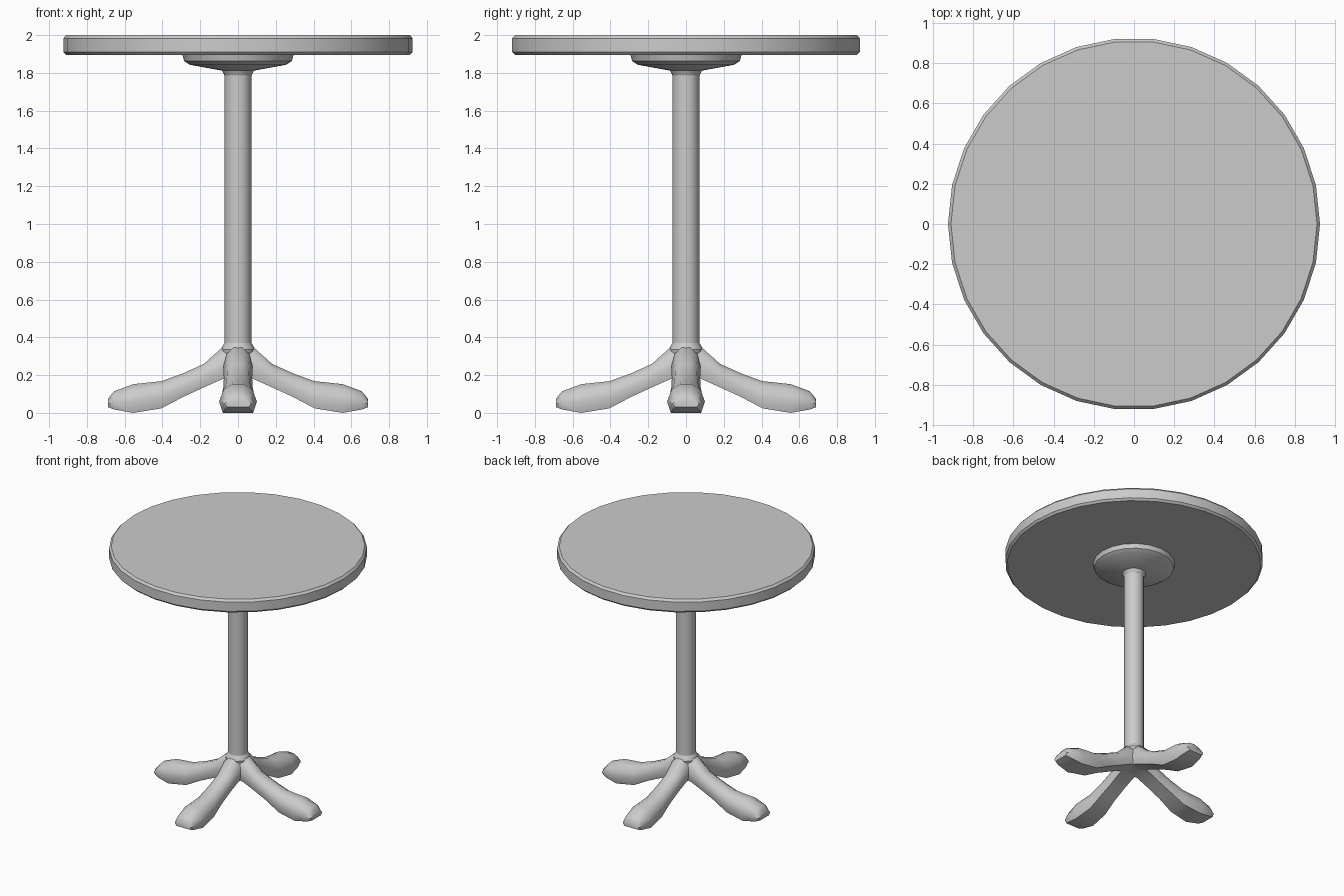
import bpy, bmesh
from math import sin, cos, pi, radians
from mathutils import Matrix

if "Cube" in bpy.data.objects:
    bpy.data.objects.remove(bpy.data.objects["Cube"])


def finish(bm, name, angle=35):
    bmesh.ops.recalc_face_normals(bm, faces=bm.faces[:])
    mesh = bpy.data.meshes.new(name)
    bm.to_mesh(mesh)
    bm.free()
    ob = bpy.data.objects.new(name, mesh)
    bpy.context.collection.objects.link(ob)
    bpy.ops.object.select_all(action='DESELECT')
    ob.select_set(True)
    bpy.context.view_layer.objects.active = ob
    bpy.ops.object.shade_smooth_by_angle(angle=radians(angle))
    return ob


def loft(bm, rings):
    """Skin a list of equal-length closed rings and cap both ends."""
    loops = [[bm.verts.new(p) for p in ring] for ring in rings]
    n = len(loops[0])
    for a, b in zip(loops, loops[1:]):
        for i in range(n):
            j = (i + 1) % n
            bm.faces.new((a[i], a[j], b[j], b[i]))
    bm.faces.new(loops[0])
    bm.faces.new(loops[-1])


def lathe(name, profile, sides):
    bm = bmesh.new()
    loft(bm, [[(r * cos(2 * pi * i / sides), r * sin(2 * pi * i / sides), z)
               for i in range(sides)] for r, z in profile])
    return finish(bm, name)


# Round top with a small bevel
lathe("table_top", [(0.91, 1.895), (0.925, 1.91), (0.925, 1.983), (0.91, 2.0)], 30)

# Mounting plate flaring out of the column
lathe("mounting_plate", [(0.07, 1.785), (0.085, 1.812), (0.255, 1.843),
                         (0.285, 1.862), (0.295, 1.897)], 20)

# Column and hub
lathe("column", [(0.072, 0.34), (0.072, 1.81)], 12)
lathe("hub", [(0.06, 0.185), (0.08, 0.22), (0.082, 0.28), (0.092, 0.335), (0.072, 0.37)], 12)

# Leg stations: distance out, top z, bottom z, half width
STATIONS = [(0.0, 0.34, 0.19, 0.075), (0.085, 0.345, 0.178, 0.078),
            (0.18, 0.26, 0.135, 0.075), (0.29, 0.21, 0.085, 0.078),
            (0.405, 0.168, 0.024, 0.088), (0.555, 0.152, 0.0, 0.10),
            (0.655, 0.115, 0.018, 0.085), (0.688, 0.075, 0.03, 0.07)]
# Flat-bottomed, round-topped cross-section
SECTION = [(-0.8, 0), (0.8, 0), (1, 0.4), (0.75, 0.82), (0.3, 1),
           (-0.3, 1), (-0.75, 0.82), (-1, 0.4)]

for k, side in enumerate(("right", "back", "left", "front")):
    bm = bmesh.new()
    loft(bm, [[(d, u * w, zb + v * (zt - zb)) for u, v in SECTION]
              for d, zt, zb, w in STATIONS])
    bmesh.ops.rotate(bm, verts=bm.verts[:], matrix=Matrix.Rotation(k * pi / 2, 3, 'Z'))
    finish(bm, side + "_leg", 45)
